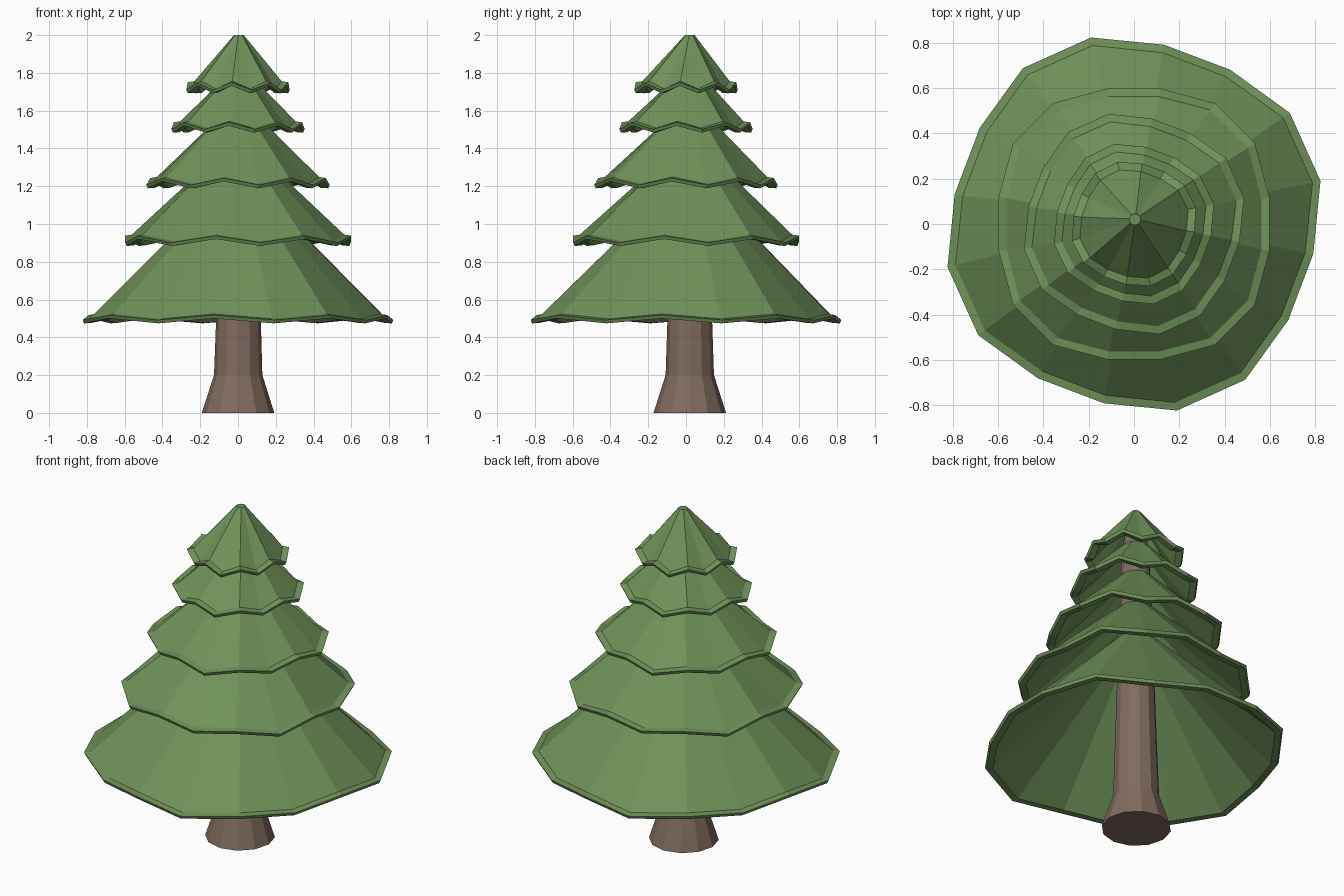
import bpy, bmesh
from math import sin, cos, radians, pi

if "Cube" in bpy.data.objects:
    bpy.data.objects.remove(bpy.data.objects["Cube"])


def material(name, color):
    m = bpy.data.materials.new(name)
    m.diffuse_color = (*color, 1)
    m.use_nodes = True
    m.node_tree.nodes["Principled BSDF"].inputs["Base Color"].default_value = m.diffuse_color
    return m


GREEN = material("needles_green", (0.16, 0.29, 0.10))
BROWN = material("bark_brown", (0.22, 0.15, 0.115))


def loft(name, rings, mat, closed=False, caps=False):
    """Skin a list of equal-length point rings with flat quads."""
    bm = bmesh.new()
    vs = [[bm.verts.new(p) for p in ring] for ring in rings]
    pairs = list(zip(vs, vs[1:])) + ([(vs[-1], vs[0])] if closed else [])
    for a, b in pairs:
        n = len(a)
        for i in range(n):
            j = (i + 1) % n
            bm.faces.new((a[i], a[j], b[j], b[i]))
    if caps:
        bm.faces.new(vs[0])
        bm.faces.new(vs[-1])
    bmesh.ops.recalc_face_normals(bm, faces=bm.faces[:])
    me = bpy.data.meshes.new(name)
    bm.to_mesh(me)
    bm.free()
    me.materials.append(mat)
    ob = bpy.data.objects.new(name, me)
    bpy.context.collection.objects.link(ob)
    return ob


CX, CY = 0.005, 0.02   # slight offset of the trunk axis
SIDES = 16


def tier(name, radius, r_wave, peak, start, z, z_wave, top_r, top_z):
    """Hollow cone with a wavy flat lip; rim points alternate low and high."""
    def rim(inset, dz):
        pts = []
        for i in range(SIDES):
            a = radians(start) + 2 * pi * i / SIDES
            r = radius + r_wave * cos(4 * (a - radians(peak))) - inset
            h = z + dz + (-z_wave if i % 2 == 0 else z_wave)
            pts.append((r * cos(a), r * sin(a), h))
        return pts

    def neck(r, h):
        return [(CX + r * cos(radians(start) + 2 * pi * i / SIDES),
                 CY + r * sin(radians(start) + 2 * pi * i / SIDES), h)
                for i in range(SIDES)]

    outer = [neck(top_r, top_z), rim(0.036, 0.006), rim(0, 0)]
    inner = [rim(0.008, -0.018), rim(0.045, -0.016), neck(top_r * 0.8, top_z - 0.035)]
    return loft(name, outer + inner, GREEN, closed=True)


# Five branch tiers, bottom to top
tier("branch_tier_1", 0.823, 0.030, 24.25, 13.0, 0.505, 0.013, 0.09, 1.20)
tier("branch_tier_2", 0.625, 0.023, 45.0, 11.25, 0.920, 0.018, 0.085, 1.39)
tier("branch_tier_3", 0.485, 0.019, 24.25, 13.0, 1.225, 0.018, 0.08, 1.59)
tier("branch_tier_4", 0.353, 0.014, 24.25, 14.0, 1.520, 0.018, 0.07, 1.78)
tier("branch_tier_5", 0.275, 0.010, 24.25, 15.0, 1.730, 0.020, 0.026, 2.0)

# Small flat cap closing the tip
loft("tip_cap", [[(CX + r * cos(2 * pi * i / 12), CY + r * sin(2 * pi * i / 12), h)
                  for i in range(12)] for r, h in [(0.03, 1.98), (0.025, 2.0)]],
     GREEN, caps=True)

# Tapered trunk with a flared foot
trunk_profile = [(0.192, 0.0), (0.128, 0.2), (0.118, 0.5), (0.097, 1.15),
                 (0.078, 1.72), (0.06, 1.86)]
loft("trunk", [[(CX * min(1, h) + r * cos(2 * pi * i / 12),
                 CY + r * sin(2 * pi * i / 12), h) for i in range(12)]
               for r, h in trunk_profile], BROWN, caps=True)
